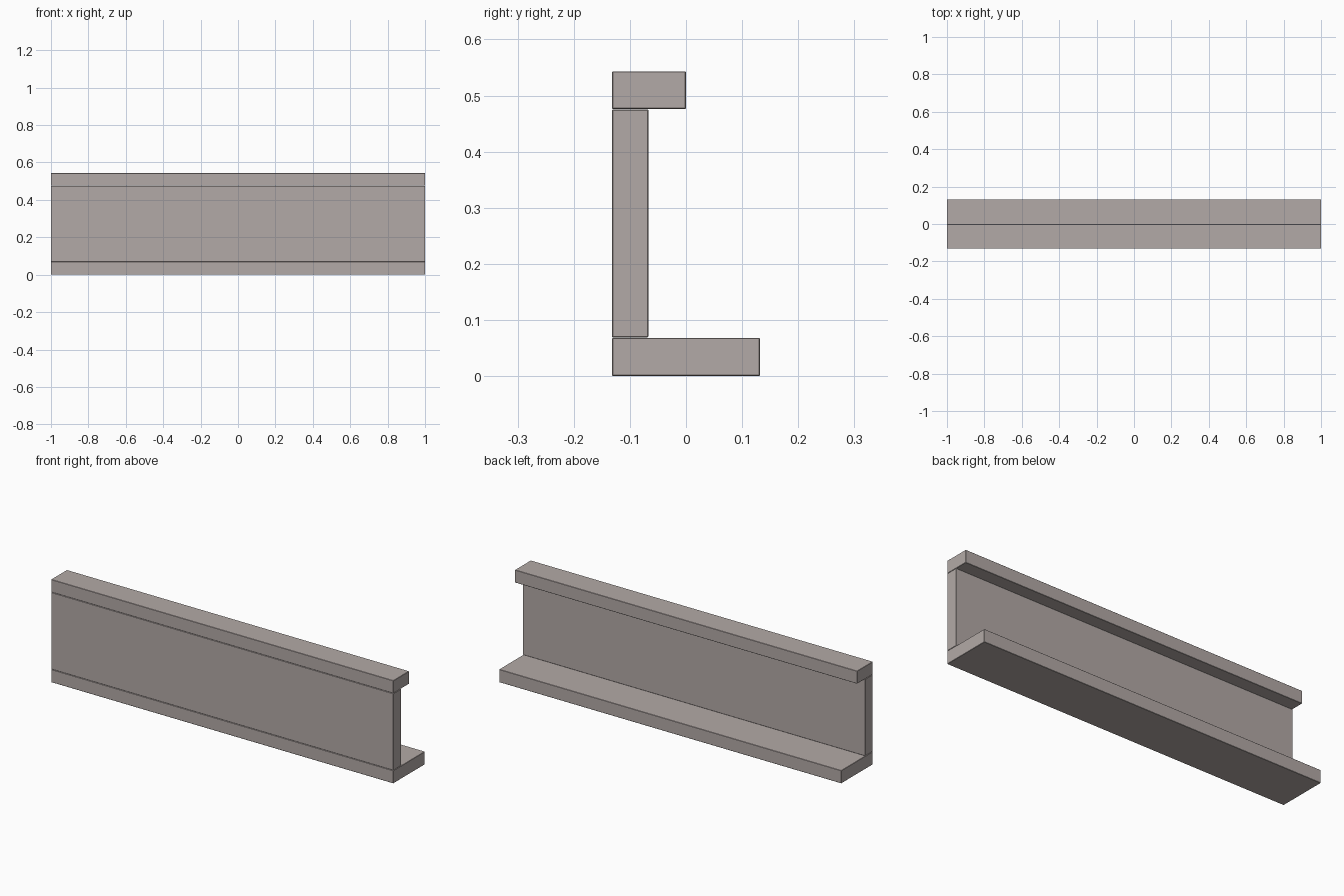
import bpy

if "Cube" in bpy.data.objects:
    bpy.data.objects.remove(bpy.data.objects["Cube"])

mat = bpy.data.materials.new("warm_grey")
mat.diffuse_color = (0.45, 0.40, 0.385, 1)
mat.use_nodes = True
mat.node_tree.nodes["Principled BSDF"].inputs["Base Color"].default_value = mat.diffuse_color


def plank(name, y0, y1, z0, z1):
    """Full-length board with finely eased edges."""
    bpy.ops.mesh.primitive_cube_add(size=1, location=(0, (y0 + y1) / 2, (z0 + z1) / 2))
    ob = bpy.context.object
    ob.name = name
    ob.scale = (2, y1 - y0, z1 - z0)
    bpy.ops.object.transform_apply(location=False, rotation=False, scale=True)
    ob.data.materials.append(mat)
    bevel = ob.modifiers.new("eased_edges", 'BEVEL')
    bevel.width = 0.0015
    bevel.segments = 1


# Wide base, upright web and narrow top rail, with hairline joints
plank("bottom_flange", -0.132, 0.132, 0.0, 0.068)
plank("web", -0.132, -0.067, 0.069, 0.475)
plank("top_flange", -0.132, 0.0, 0.476, 0.543)
